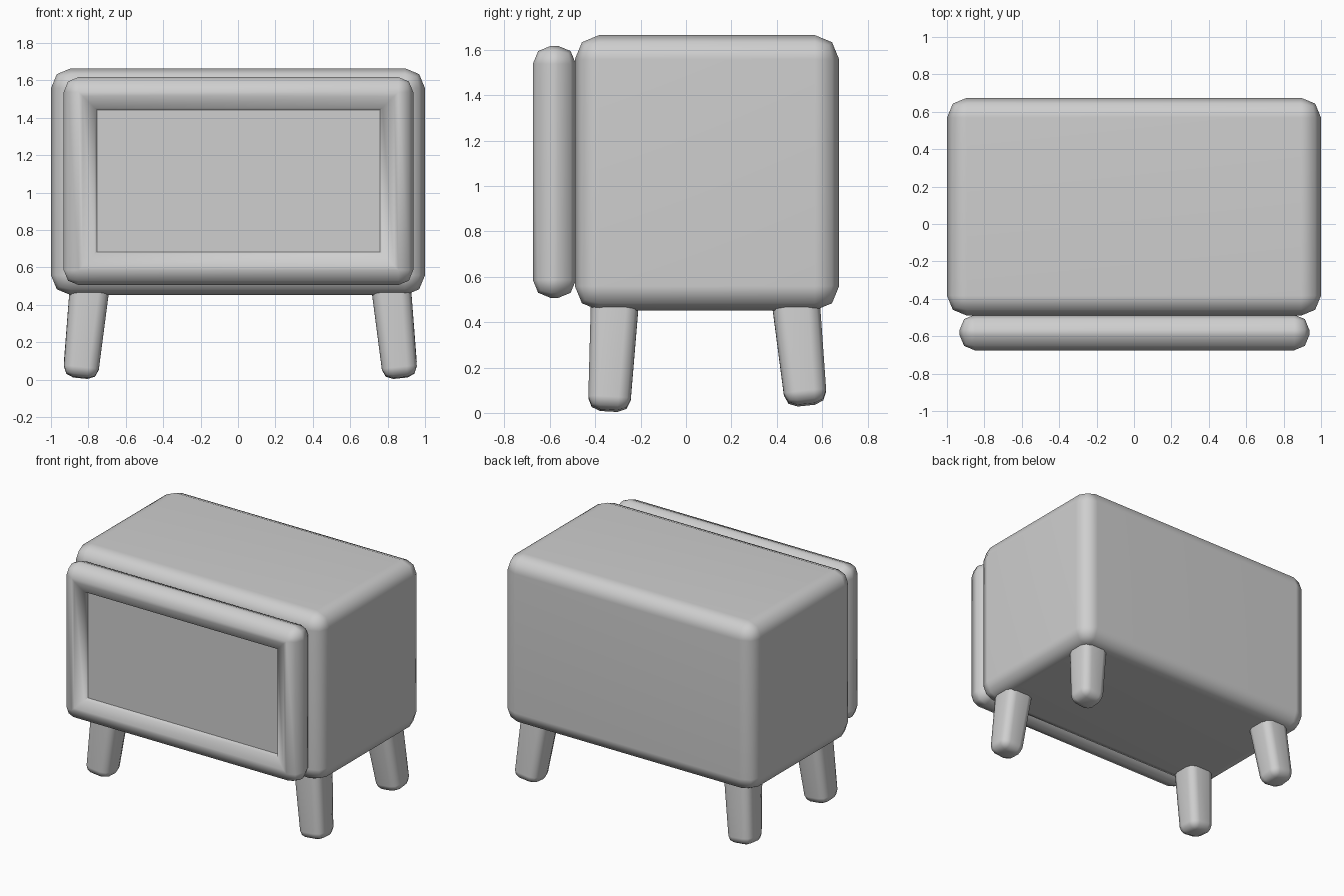
import bpy
import bmesh
import math
from mathutils import Matrix, Vector

cube = bpy.data.objects.get("Cube")
if cube:
    bpy.data.objects.remove(cube, do_unlink=True)

GREY = (0.62, 0.62, 0.62, 1.0)
grey = bpy.data.materials.new("plain_grey")
grey.use_nodes = True
grey.diffuse_color = GREY
grey.node_tree.nodes["Principled BSDF"].inputs["Base Color"].default_value = GREY


def make_box(low, high):
    """Box bmesh between two opposite corners."""
    low, high = Vector(low), Vector(high)
    bm = bmesh.new()
    place = Matrix.Translation((low + high) / 2) @ Matrix.Diagonal((*(high - low), 1))
    bmesh.ops.create_cube(bm, size=1, matrix=place)
    return bm


def round_edges(bm, edges, width):
    bmesh.ops.bevel(bm, geom=list(edges), offset=width, offset_type='OFFSET',
                    segments=2, profile=0.5, affect='EDGES')


def finish(bm, name):
    """Turn a bmesh into a smooth object whose large faces stay flat."""
    bmesh.ops.recalc_face_normals(bm, faces=bm.faces)
    mesh = bpy.data.meshes.new(name)
    bm.to_mesh(mesh)
    bm.free()
    mesh.materials.append(grey)
    obj = bpy.data.objects.new(name, mesh)
    bpy.context.collection.objects.link(obj)
    bpy.ops.object.select_all(action='DESELECT')
    obj.select_set(True)
    bpy.context.view_layer.objects.active = obj
    bpy.ops.object.shade_smooth_by_angle(angle=math.radians(60))
    weighted = obj.modifiers.new("flat_large_faces", 'WEIGHTED_NORMAL')
    weighted.keep_sharp = True


# Cabinet body
body = make_box((-1, -0.49, 0.452), (1, 0.675, 1.665))
round_edges(body, body.edges, 0.107)
finish(body, "cabinet_body")

# Drawer frame: rounded slab, its front stepped inward along a rounded rim
frame = make_box((-0.932, -0.675, 0.506), (0.937, -0.485, 1.618))
round_edges(frame, frame.edges, 0.08)
centre = min(frame.faces, key=lambda f: f.calc_center_median().y)
for inset, depth in ((0.022, 0), (0.063, -0.023), (0.025, -0.057)):
    bmesh.ops.inset_individual(frame, faces=[centre], thickness=inset,
                               depth=depth, use_even_offset=True)
finish(frame, "drawer_frame")

# Flat panel set into the frame
finish(make_box((-0.77, -0.625, 0.67), (0.775, -0.55, 1.455)), "drawer_panel")


def make_leg(name, top, foot):
    """Tapered square leg with rounded edges, splayed from top to foot."""
    top, foot = Vector(top), Vector(foot)
    axis = top - foot
    half, length = 0.106, axis.length
    bm = make_box((-half, -half, 0), (half, half, length))
    for v in bm.verts:
        if v.co.z < length / 2:
            v.co.xy *= 0.87
    round_edges(bm, [e for e in bm.edges
                     if any(v.co.z < length / 2 for v in e.verts)], 0.054)
    turn = Vector((0, 0, 1)).rotation_difference(axis).to_matrix().to_4x4()
    bm.transform(Matrix.Translation(foot) @ turn)
    finish(bm, name)


# Four splayed legs
for side, x in (("right", -0.793), ("left", 0.818)):
    splay = math.copysign(0.05, x)
    make_leg("front_leg_" + side, (x, -0.313, 0.5), (x + splay, -0.34, 0.01))
    make_leg("back_leg_" + side, (x, 0.483, 0.5), (x + splay, 0.53, 0.036))
